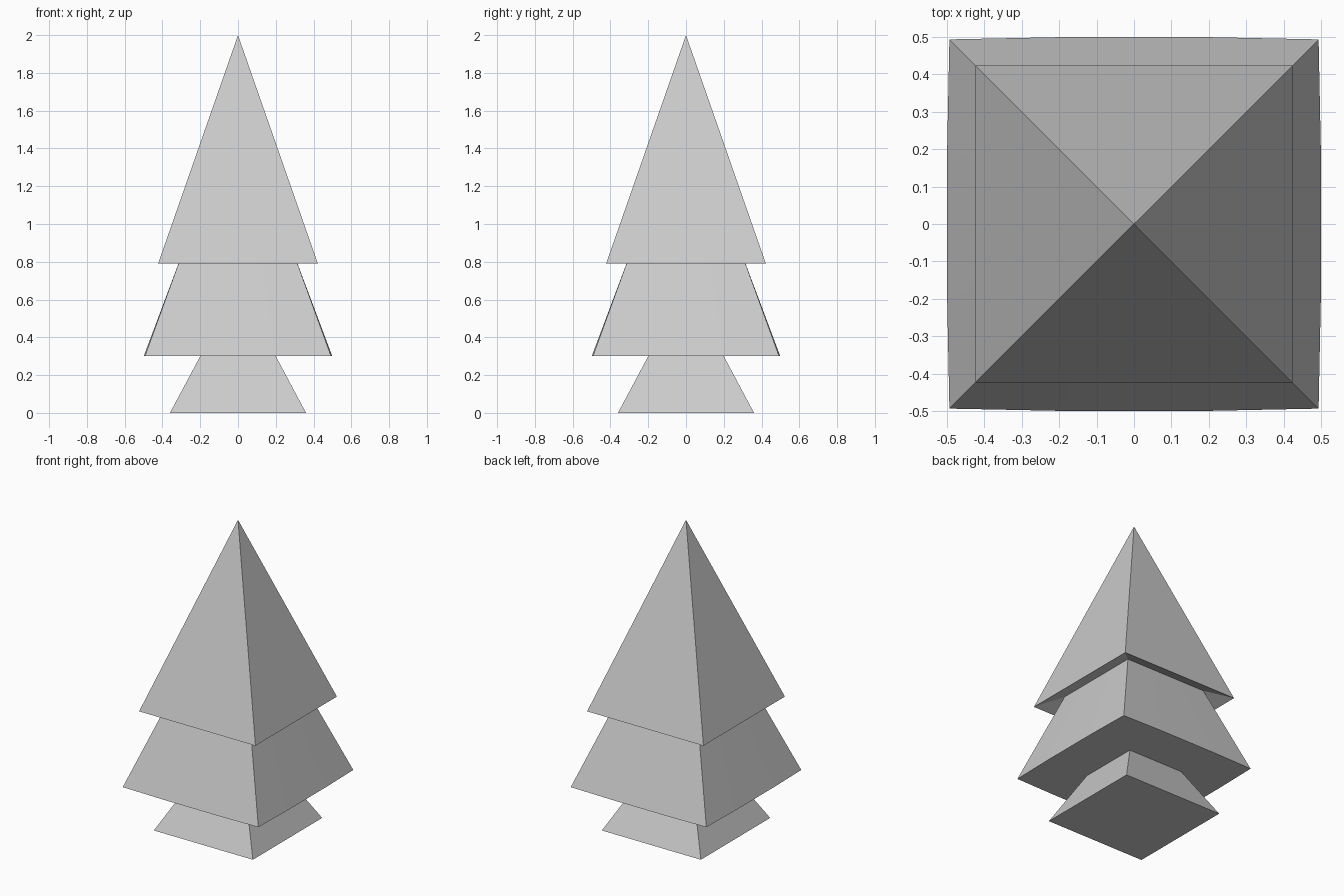
import bpy, bmesh
from mathutils import Matrix, Vector

if "Cube" in bpy.data.objects:
    bpy.data.objects.remove(bpy.data.objects["Cube"])


def ring(half, z, side_points=False, bulge=0.0):
    """Square outline; optionally with two points per side pushed out a little."""
    pts = []
    for i in range(4):
        rot = Matrix.Rotation(i * 1.5707963268, 3, 'Z')
        base = [(-half, -half)]
        if side_points:
            base += [(-0.4 * half, -half - bulge), (0.4 * half, -half - bulge)]
        pts += [rot @ Vector((x, y, z)) for x, y in base]
    return pts


def loft(name, rings, cap_bottom=False, apex=None):
    """Skin consecutive rings, with an optional base cap and a pointed tip."""
    bm = bmesh.new()
    loops = [[bm.verts.new(p) for p in r] for r in rings]
    n = len(loops[0])
    for a, b in zip(loops, loops[1:]):
        for i in range(n):
            j = (i + 1) % n
            bm.faces.new((a[i], a[j], b[j], b[i]))
    if cap_bottom:
        bm.faces.new(loops[0][::-1])
    if apex is not None:
        tip = bm.verts.new((0, 0, apex))
        for i in range(n):
            bm.faces.new((loops[-1][i], loops[-1][(i + 1) % n], tip))
    mesh = bpy.data.meshes.new(name)
    bm.to_mesh(mesh)
    bm.free()
    obj = bpy.data.objects.new(name, mesh)
    bpy.context.collection.objects.link(obj)
    return obj


# Flared trunk
loft("trunk", [ring(0.36, 0), ring(0.2, 0.3)], cap_bottom=True)

# Lower branches: flat underside, slightly bowed sides
loft("lower_branches", [ring(0.2, 0.3, True),
                        ring(0.493, 0.3, True, 0.006),
                        ring(0.293, 0.85, True)])

# Upper branches: recessed underside rising inward, pointed top
loft("upper_branches", [ring(0.293, 0.85), ring(0.423, 0.79)], apex=2.0)
